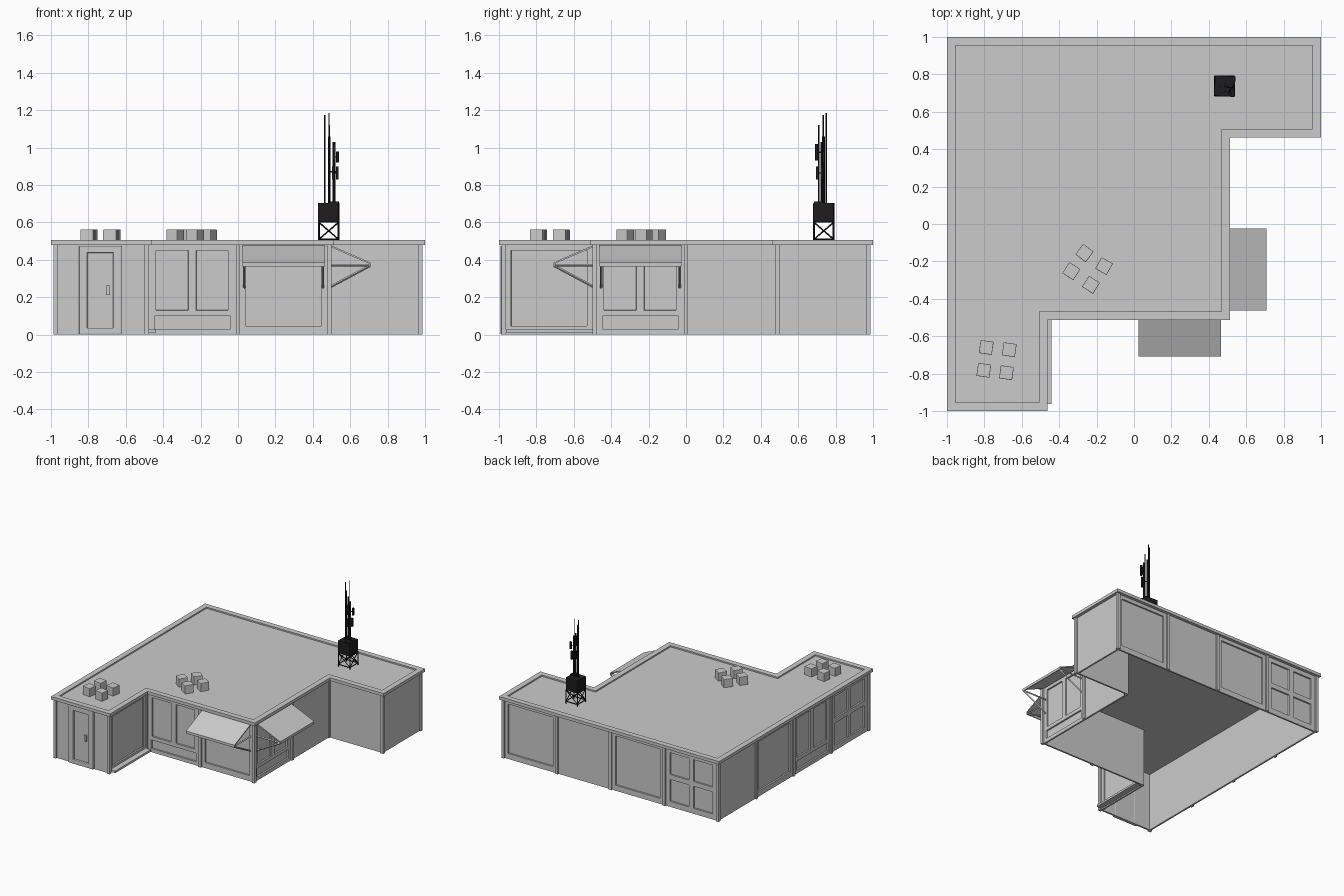
import bpy, bmesh, math
from mathutils import Vector, Matrix

if "Cube" in bpy.data.objects:
    bpy.data.objects.remove(bpy.data.objects["Cube"])

P, Q = 0.975, 0.4875          # wall grid lines
TOP = 0.48                    # wall height

black = bpy.data.materials.new("black")
black.diffuse_color = (0.012, 0.012, 0.013, 1)
black.use_nodes = True
black.node_tree.nodes["Principled BSDF"].inputs["Base Color"].default_value = black.diffuse_color


def finish(name, bm, mat=None, fix=True):
    if fix:
        bmesh.ops.recalc_face_normals(bm, faces=bm.faces)
    me = bpy.data.meshes.new(name)
    bm.to_mesh(me)
    bm.free()
    ob = bpy.data.objects.new(name, me)
    bpy.context.collection.objects.link(ob)
    if mat:
        me.materials.append(mat)
    return ob


def box(name, lo, hi, rot=0, bevel=0, mat=None):
    lo, hi = Vector(lo), Vector(hi)
    bm = bmesh.new()
    m = (Matrix.Translation((lo + hi) / 2) @ Matrix.Rotation(math.radians(rot), 4, 'Z')
         @ Matrix.Diagonal((*(hi - lo), 1)))
    bmesh.ops.create_cube(bm, size=1, matrix=m)
    if bevel:
        bmesh.ops.bevel(bm, geom=bm.edges[:], offset=bevel, segments=2, profile=0.5, affect='EDGES')
    return finish(name, bm, mat)


def rod(name, a, b, r, sides=6, mat=None):
    a, b = Vector(a), Vector(b)
    bm = bmesh.new()
    m = Matrix.Translation((a + b) / 2) @ (b - a).to_track_quat('Z', 'Y').to_matrix().to_4x4()
    bmesh.ops.create_cone(bm, cap_ends=True, segments=sides, radius1=r, radius2=r,
                          depth=(b - a).length, matrix=m)
    return finish(name, bm, mat)


def local(a, b):
    """Point on a wall: u along it, n outward, z up."""
    a, d = Vector(a), (Vector(b) - Vector(a)).normalized()
    return lambda u, n, z: Vector((a.x + d.x * u + d.y * n, a.y + d.y * u - d.x * n, z))


# Window layouts: (u0, z0, u1, z1)
LAYOUT = {
    "plain": [],
    "panel": [(0.04, 0.045, 0.447, 0.45)],
    "tall": [(0.048, 0.13, 0.222, 0.45), (0.264, 0.13, 0.434, 0.45), (0.04, 0.03, 0.448, 0.10)],
    "four": [(u, z, u + 0.174, z + 0.18) for u in (0.048, 0.262) for z in (0.045, 0.265)],
}


def wall(name, a, b, kind):
    pt, wins, length = local(a, b), LAYOUT[kind], (Vector(b) - Vector(a)).length
    us = sorted({0, length} | {w[i] for w in wins for i in (0, 2)})
    zs = sorted({0, TOP} | {w[i] for w in wins for i in (1, 3)})
    bm = bmesh.new()
    grid = [[bm.verts.new(pt(u, 0, z)) for z in zs] for u in us]
    sunk = []
    for i in range(len(us) - 1):
        for j in range(len(zs) - 1):
            f = bm.faces.new((grid[i][j], grid[i + 1][j], grid[i + 1][j + 1], grid[i][j + 1]))
            cu, cz = (us[i] + us[i + 1]) / 2, (zs[j] + zs[j + 1]) / 2
            if any(w[0] < cu < w[2] and w[1] < cz < w[3] for w in wins):
                sunk.append(f)
    bm.normal_update()
    if sunk:
        bmesh.ops.inset_region(bm, faces=sunk, thickness=0.001, depth=-0.012, use_even_offset=True)
    # flat inner lining and bottom edge
    for quad in ([(0, -.014, TOP), (length, -.014, TOP), (length, -.014, 0), (0, -.014, 0)],
                 [(0, -.014, 0), (length, -.014, 0), (length, 0, 0), (0, 0, 0)]):
        bm.faces.new([bm.verts.new(pt(*c)) for c in quad])
    finish(name, bm, fix=False)


# Walls, walked counter-clockwise, with a post at every node
nodes = [(-P, -P), (-Q, -P), (-Q, -Q), (0, -Q), (Q, -Q), (Q, 0), (Q, Q), (P, Q), (P, P),
         (Q, P), (0, P), (-Q, P), (-P, P), (-P, Q), (-P, 0), (-P, -Q)]
kinds = ("plain panel tall panel tall plain plain plain "
         "panel plain panel four plain panel tall four").split()
for i, (n, k) in enumerate(zip(nodes, kinds)):
    wall(f"wall_{k}_{i}", n, nodes[(i + 1) % len(nodes)], k)
    box(f"post_{i}", (n[0] - .012, n[1] - .012, 0), (n[0] + .012, n[1] + .012, TOP))

# Roof slab with a low parapet
corners = [(-P, -P), (-Q, -P), (-Q, -Q), (Q, -Q), (Q, Q), (P, Q), (P, P), (-P, P)]


def outline(d):
    out = []
    for i, c in enumerate(corners):
        c = Vector(c)
        e1 = (c - Vector(corners[i - 1])).normalized()
        e2 = (Vector(corners[(i + 1) % len(corners)]) - c).normalized()
        out.append((c.x + d * (e1.y + e2.y), c.y - d * (e1.x + e2.x)))
    return out


bm = bmesh.new()
rings = [[bm.verts.new((x, y, z)) for x, y in outline(d)]
         for d, z in ((0.025, TOP), (0.025, 0.505), (-0.02, 0.505), (-0.02, 0.494))]
for r0, r1 in zip(rings, rings[1:]):
    for i in range(len(r0)):
        j = (i + 1) % len(r0)
        bm.faces.new((r0[i], r0[j], r1[j], r1[i]))
bm.faces.new(rings[0][::-1])
bm.faces.new(rings[-1])
finish("roof", bm)

# Awnings with side brackets
for side, a, b in (("front", (0, -Q), (Q, -Q)), ("right", (Q, -Q), (Q, 0))):
    pt = local(a, b)
    prof = [(0.01, 0.477), (0.222, 0.385), (0.222, 0.364), (0.215, 0.364), (0.212, 0.38), (0.01, 0.467)]
    bm = bmesh.new()
    ends = [[bm.verts.new(pt(u, n, z)) for n, z in prof] for u in (0.024, 0.464)]
    for i in range(len(prof)):
        j = (i + 1) % len(prof)
        bm.faces.new((ends[0][i], ends[0][j], ends[1][j], ends[1][i]))
    bm.faces.new(ends[0])
    bm.faces.new(ends[1])
    finish(f"{side}_awning", bm)
    for u in (0.034, 0.454):
        rod(f"{side}_awning_arm", pt(u, 0, 0.37), pt(u, 0.217, 0.37), 0.007, 4)
        rod(f"{side}_awning_brace", pt(u, 0, 0.252), pt(u, 0.217, 0.368), 0.007, 4)

# Door in the front wing, and step below the wing's side panel
F = -0.992
box("door_jamb_left", (-0.85, F, 0), (-0.805, -0.96, 0.475), bevel=0.006)
box("door_jamb_right", (-0.668, F, 0), (-0.622, -0.96, 0.475), bevel=0.006)
box("door_head", (-0.82, F, 0.437), (-0.65, -0.96, 0.475), bevel=0.006)
box("door_sill", (-0.82, F, 0), (-0.65, -0.96, 0.036), bevel=0.006)
box("door_leaf", (-0.802, -0.98, 0.04), (-0.671, -0.965, 0.433))
box("door_handle", (-0.705, -0.992, 0.213), (-0.685, -0.975, 0.262))
box("wing_step", (-0.49, -0.963, 0.01), (-0.442, -0.5, 0.027))

# Roof vents in two groups of four
for x, y, rot in ((-.265, -.155, -37), (-.16, -.225, -30), (-.335, -.252, -33), (-.23, -.325, -33),
                  (-.79, -.66, -8), (-.667, -.672, -8), (-.803, -.782, -8), (-.682, -.795, -8)):
    box("roof_vent", (x - .035, y - .035, 0.49), (x + .035, y + .035, 0.562), rot, 0.003)

# Antenna tower: lattice base, equipment box, masts and panels
X, Y = 0.485, 0.737
h = 0.052
legs = [(X - h, Y - h), (X + h, Y - h), (X + h, Y + h), (X - h, Y + h)]
for i, p in enumerate(legs):
    q = legs[(i + 1) % 4]
    rod("tower_leg", (*p, 0.49), (*p, 0.605), 0.005, 4, black)
    rod("tower_rail", (*p, 0.51), (*q, 0.51), 0.004, 4, black)
    rod("tower_brace", (*p, 0.51), (*q, 0.6), 0.004, 4, black)
    rod("tower_brace", (*q, 0.51), (*p, 0.6), 0.004, 4, black)
box("equipment_box", (X - .055, Y - .055, 0.6), (X + .055, Y + .055, 0.705), -3, 0.005, black)
box("equipment_lid", (0.487, 0.685, 0.7), (0.538, 0.735, 0.712), -3, 0, black)
for x, y, top, r in ((.463, .733, 1.175, .004), (.487, .71, 1.12, .004), (.487, .735, 1.06, .007),
                     (.487, .75, 1.185, .003), (.513, .725, 1.03, .007)):
    rod("mast", (x, y, 0.7), (x, y, top), r, 8, black)
for x, y, z0, z1 in ((.53, .725, .83, .9), (.532, .735, .92, .98), (.515, .698, .93, 1.02), (.51, .701, .83, .9)):
    box("panel_antenna", (x - .007, y - .007, z0), (x + .007, y + .007, z1), 0, 0.002, black)
    zc = (z0 + z1) / 2
    rod("antenna_bracket", (.513, .725, zc), (x, y, zc), 0.003, 4, black) if (x, y) != (.513, .725) else None
rod("crossbar", (.487, .735, 0.87), (.53, .725, 0.87), 0.004, 4, black)
